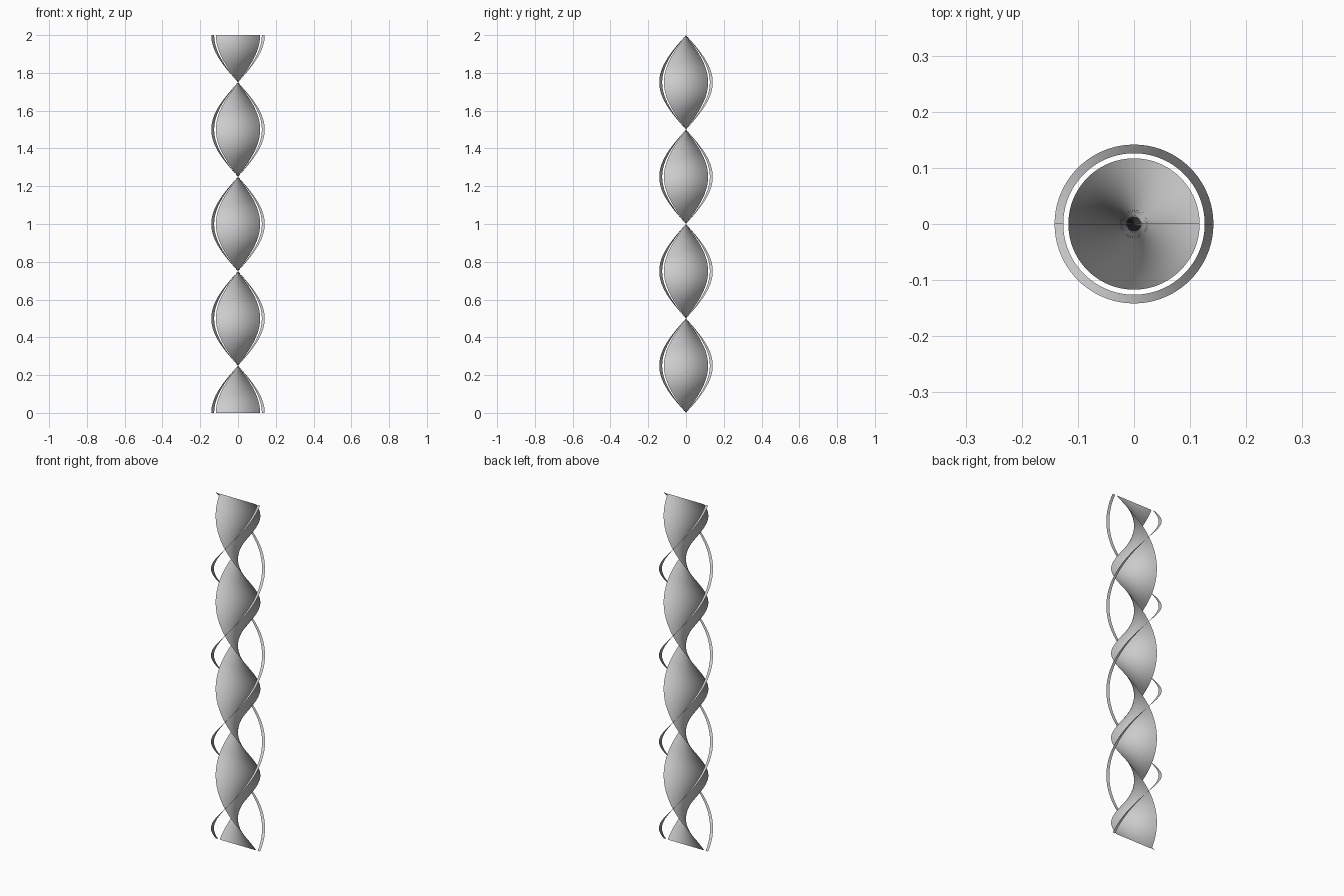
import bpy, bmesh, math

if "Cube" in bpy.data.objects:
    bpy.data.objects.remove(bpy.data.objects["Cube"])

HEIGHT = 2.0
STEPS = 256  # two full turns over the height


def twisted_strip(name, r0, r1, cols, direction):
    """Flat radial strip from r0 to r1, twisted about z (+1 = counterclockwise going up)."""
    bm = bmesh.new()
    previous = None
    for i in range(STEPS + 1):
        z = HEIGHT * i / STEPS
        a = direction * 2 * math.pi * z
        row = []
        for j in range(cols + 1):
            r = r0 + (r1 - r0) * j / cols
            row.append(bm.verts.new((r * math.cos(a), r * math.sin(a), z)))
        if previous:
            for j in range(cols):
                bm.faces.new((previous[j], previous[j + 1], row[j + 1], row[j]))
        previous = row
    for f in bm.faces:
        f.smooth = True
    mesh = bpy.data.meshes.new(name)
    bm.to_mesh(mesh)
    bm.free()
    obj = bpy.data.objects.new(name, mesh)
    bpy.context.collection.objects.link(obj)
    return obj


# wide central ribbon, left-handed twist
twisted_strip("central_ribbon", -0.117, 0.117, 12, -1)

# two narrow outer bands, opposite twist
for side, s in (("right", 1), ("left", -1)):
    twisted_strip("outer_band_" + side, s * 0.126, s * 0.1415, 2, 1)
